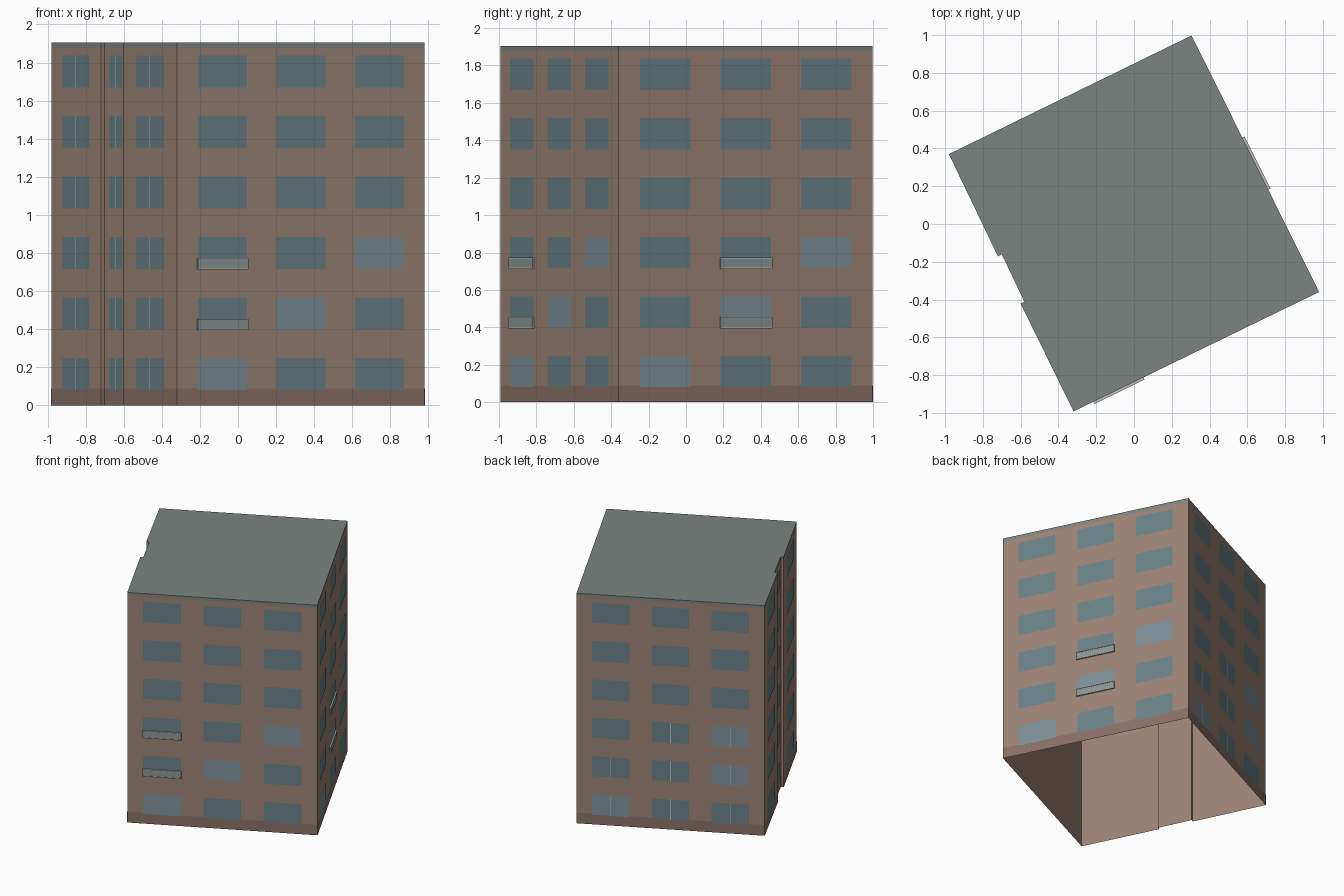
import bpy
from mathutils import Vector

if "Cube" in bpy.data.objects:
    bpy.data.objects.remove(bpy.data.objects["Cube"])

# Footprint, counter-clockwise from the front-left corner, with a shallow notch on the left
PLAN = [(-0.32, -0.992), (0.98, -0.36), (0.305, 0.998), (-0.98, 0.37),
        (-0.72, -0.172), (-0.70, -0.16), (-0.58, -0.412), (-0.60, -0.422)]
EAVE, TOP, BASE = 1.88, 1.905, 0.088
ROW0, STEP, WIN_H = 0.08, 0.318, 0.168


def material(name, rgb):
    m = bpy.data.materials.new(name)
    m.diffuse_color = (*rgb, 1)
    m.use_nodes = True
    m.node_tree.nodes["Principled BSDF"].inputs["Base Color"].default_value = m.diffuse_color
    return m


WALL = material("wall_brown", (0.33, 0.225, 0.175))
PLINTH = material("plinth_brown", (0.25, 0.16, 0.13))
GLASS = material("glass", (0.14, 0.22, 0.24))
PALE = material("pale_glass", (0.20, 0.28, 0.31))
ROOF = material("roof_grey", (0.20, 0.23, 0.22))
PANEL = material("balcony_panel", (0.25, 0.30, 0.29))
TRIM = material("pale_trim", (0.50, 0.52, 0.49))


def add_mesh(name, verts, faces, mat):
    me = bpy.data.meshes.new(name)
    me.from_pydata(verts, [], faces)
    me.materials.append(mat)
    ob = bpy.data.objects.new(name, me)
    bpy.context.collection.objects.link(ob)
    return ob


def ring(name, pts, z0, z1, mat, cap=False):
    n = len(pts)
    verts = [(x, y, z0) for x, y in pts] + [(x, y, z1) for x, y in pts]
    faces = [(i, (i + 1) % n, (i + 1) % n + n, i + n) for i in range(n)]
    if cap:
        faces.append(tuple(range(n, 2 * n)))
    return add_mesh(name, verts, faces, mat)


def wall_point(edge, t, z, out):
    a = Vector((*PLAN[edge], 0))
    d = Vector((*PLAN[(edge + 1) % len(PLAN)], 0)) - a
    normal = Vector((d.y, -d.x, 0)).normalized()
    return a + d * t + normal * out + Vector((0, 0, z))


def plate(name, edge, t0, t1, z0, z1, out, mat):
    v = [wall_point(edge, t, z, out) for t, z in ((t0, z0), (t1, z0), (t1, z1), (t0, z1))]
    return add_mesh(name, v, [(0, 1, 2, 3)], mat)


def wall_box(name, edge, t0, t1, z0, z1, out, mat):
    v = [wall_point(edge, t, z, o) for o in (0, out)
         for t, z in ((t0, z0), (t1, z0), (t1, z1), (t0, z1))]
    f = [(4, 5, 6, 7), (0, 1, 5, 4), (1, 2, 6, 5), (2, 3, 7, 6), (3, 0, 4, 7)]
    return add_mesh(name, v, f, mat)


# Wall shell (open underneath) and flat roof with its edge band
ring("walls", PLAN, 0, EAVE, WALL)
ring("roof", PLAN, EAVE, TOP, ROOF, cap=True)

# Plinth band around every wall
for e in range(len(PLAN)):
    plate("plinth", e, 0, 1, 0, BASE, 0.001, PLINTH)

# Window columns per wall as (centre, width) fractions
THREE = [(0.183, 0.198), (0.5, 0.198), (0.817, 0.198)]
COLUMNS = {0: THREE, 1: THREE, 2: THREE,
           3: [(0.5, 0.54)], 5: [(0.5, 0.57)], 7: [(0.5, 0.52)]}
LIGHT = {(0, 0, 0), (0, 1, 1), (0, 2, 2), (1, 0, 0), (1, 1, 1), (1, 2, 2),
         (2, 0, 0), (2, 1, 2), (2, 2, 2)}       # wall, row, column
BALCONY = {0: 0, 1: 1}                          # wall: column

for e, cols in COLUMNS.items():
    length = (wall_point(e, 1, 0, 0) - wall_point(e, 0, 0, 0)).length
    for row in range(6):
        z = ROW0 + row * STEP
        for c, (mid, w) in enumerate(cols):
            mat = PALE if (e, row, c) in LIGHT else GLASS
            plate("window", e, mid - w / 2, mid + w / 2, z, z + WIN_H, 0.002, mat)
            # Centre mullions on the left wall and the lower back windows
            if e > 2 or (e == 2 and (row < 2 or (row == 2 and c > 0))):
                h = 0.0025 / length
                plate("mullion", e, mid - h, mid + h, z, z + WIN_H, 0.003, TRIM)
            # Shallow balconies with a panel, floor edge and rail
            if BALCONY.get(e) == c and row in (1, 2):
                t0, t1 = mid - w / 2 - 0.003, mid + w / 2 + 0.003
                wall_box("balcony_panel", e, t0, t1, z, z + 0.055, 0.011, PANEL)
                wall_box("balcony_floor", e, t0, t1, z - 0.003, z + 0.003, 0.013, TRIM)
                wall_box("balcony_rail", e, t0, t1, z + 0.052, z + 0.057, 0.013, TRIM)
